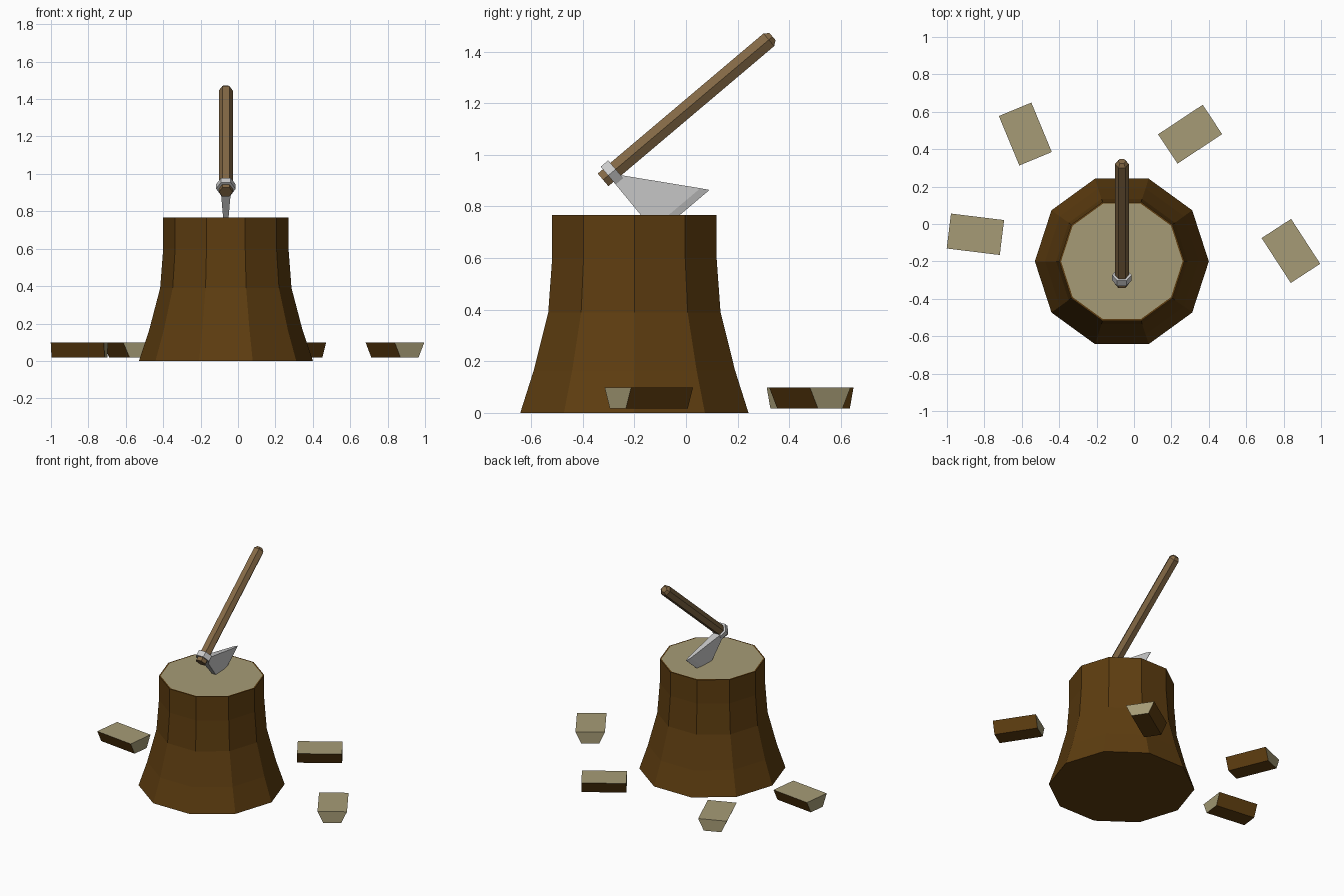
import bpy, bmesh
from math import cos, sin, pi, radians
from mathutils import Matrix, Vector

if "Cube" in bpy.data.objects:
    bpy.data.objects.remove(bpy.data.objects["Cube"])


def material(name, rgb):
    m = bpy.data.materials.new(name)
    m.diffuse_color = (*rgb, 1)
    m.use_nodes = True
    m.node_tree.nodes["Principled BSDF"].inputs["Base Color"].default_value = m.diffuse_color
    return m


bark = material("bark", (0.11, 0.046, 0.005))
wood = material("cut_wood", (0.38, 0.33, 0.18))
ash = material("handle_wood", (0.23, 0.14, 0.06))


def make(name, bm, mats=(), matrix=Matrix()):
    bmesh.ops.recalc_face_normals(bm, faces=bm.faces)
    me = bpy.data.meshes.new(name)
    bm.to_mesh(me)
    bm.free()
    for m in mats:
        me.materials.append(m)
    ob = bpy.data.objects.new(name, me)
    ob.matrix_world = matrix
    bpy.context.collection.objects.link(ob)
    return ob


def loft(rings):
    """Bridge equal-length point rings and cap both ends; returns bmesh and last cap."""
    bm = bmesh.new()
    loops = [[bm.verts.new(p) for p in r] for r in rings]
    n = len(loops[0])
    for a, b in zip(loops, loops[1:]):
        for i in range(n):
            j = (i + 1) % n
            bm.faces.new((a[i], a[j], b[j], b[i]))
    bm.faces.new(loops[0])
    return bm, bm.faces.new(loops[-1])


def lathe(profile, sides):
    return loft([[(r * cos(2 * pi * i / sides), r * sin(2 * pi * i / sides), z)
                  for i in range(sides)] for r, z in profile])


# Flared ten-sided stump with pale cut top
bm, cap = lathe([(0.465, 0), (0.41, 0.165), (0.351, 0.39), (0.335, 0.6),
                 (0.335, 0.767), (0.325, 0.767)], 10)
cap.material_index = 1
make("stump", bm, (bark, wood), Matrix.Translation((-0.065, -0.2, 0)))

# Axe frame: local x = world x, local y = toward cutting edge, local z = along handle
a = radians(40.2)
d = Vector((0, cos(a), sin(a)))
p = Vector((0, sin(a), -cos(a)))
axe = Matrix.Translation((-0.065, -0.287, 0.932)) @ Matrix(
    ((1, 0, 0), (0, p.y, d.y), (0, p.z, d.z))).to_4x4()

# Hexagonal handle with chamfered end, and the collar of the head
bm, _ = lathe([(0.037, -0.045), (0.037, 0.796), (0.021, 0.815)], 6)
make("axe_handle", bm, (ash,), axe)
bm, _ = lathe([(0.052, -0.019), (0.052, 0.019)], 6)
make("axe_collar", bm, (), axe)

# Flaring blade, tapering to a sharp bevelled edge
sections = [(0.03, 0.026, -0.019, 0.019), (0.268, 0.010, -0.022, 0.222),
            (0.296, 0.001, -0.022, 0.245)]
bm, _ = loft([[(-t, y, lo), (t, y, lo), (t, y, hi), (-t, y, hi)]
              for y, t, lo, hi in sections])
make("axe_blade", bm, (), axe)

# Split wood pieces: trapezoid prisms with pale tops and ends
chips = [(-0.848, -0.055, -7), (-0.581, 0.481, -67.5),
         (0.30, 0.48, 33.5), (0.839, -0.144, -57)]
for i, (x, y, ang) in enumerate(chips):
    bm, _ = loft([[(s, -0.057, 0.017), (s, 0.057, 0.017), (s, 0.094, 0.098),
                   (s, -0.094, 0.098)] for s in (-0.143, 0.143)])
    bm.normal_update()
    for f in bm.faces:
        c = f.calc_center_median()
        if abs(c.x) > 0.1 or c.z > 0.09:
            f.material_index = 1
    make(f"split_wood_{i + 1}", bm, (bark, wood),
         Matrix.Translation((x, y, 0)) @ Matrix.Rotation(radians(ang), 4, 'Z'))
